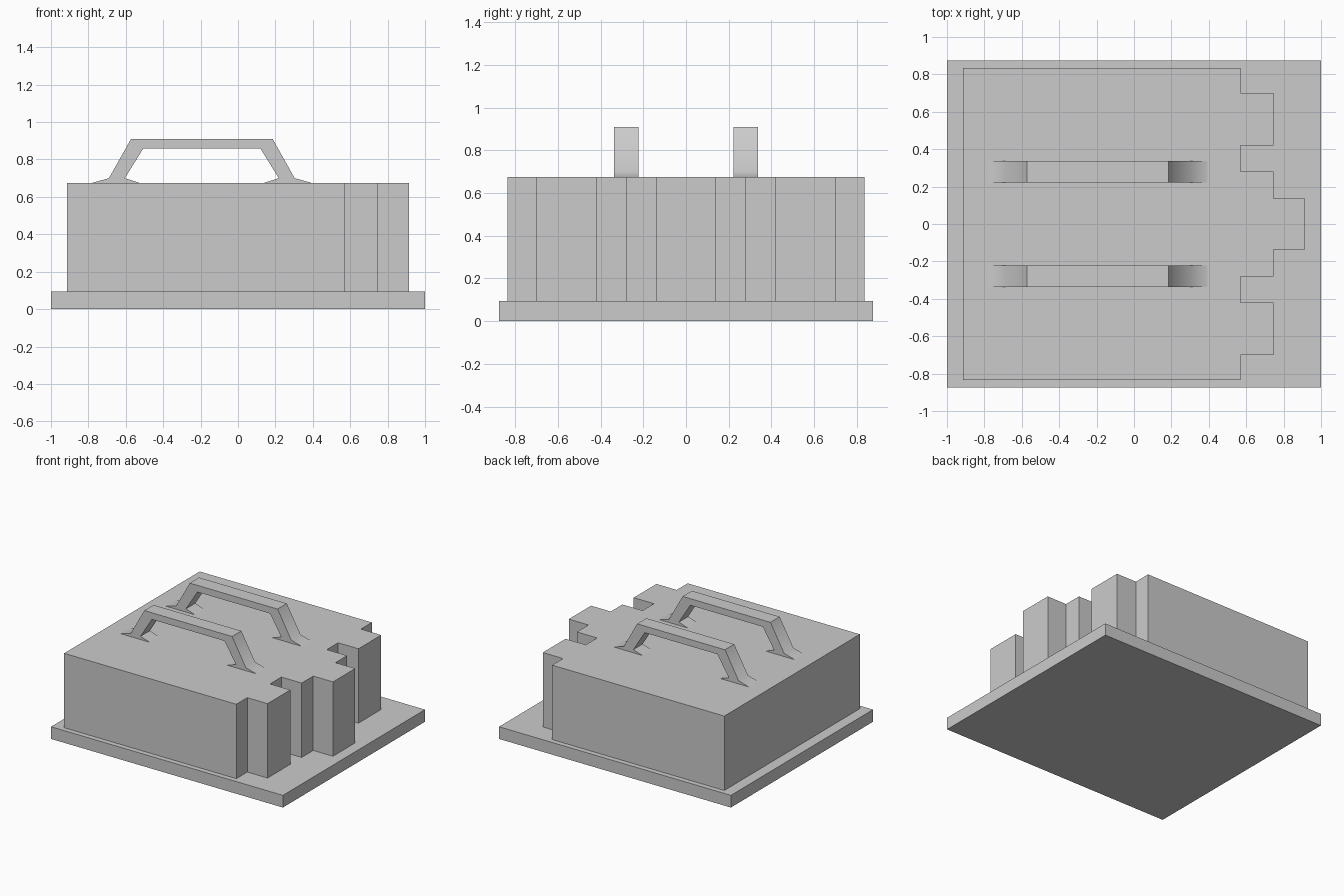
import bpy, bmesh, math
from mathutils import Vector

if "Cube" in bpy.data.objects:
    bpy.data.objects.remove(bpy.data.objects["Cube"])


def extrude_profile(name, points, direction):
    """Solid prism made from a closed outline swept along a vector."""
    bm = bmesh.new()
    face = bm.faces.new([bm.verts.new(p) for p in points])
    result = bmesh.ops.extrude_face_region(bm, geom=[face], use_keep_orig=True)
    moved = [g for g in result["geom"] if isinstance(g, bmesh.types.BMVert)]
    bmesh.ops.translate(bm, verts=moved, vec=Vector(direction))
    bmesh.ops.recalc_face_normals(bm, faces=bm.faces)
    mesh = bpy.data.meshes.new(name)
    bm.to_mesh(mesh)
    bm.free()
    obj = bpy.data.objects.new(name, mesh)
    bpy.context.collection.objects.link(obj)
    return obj


BASE_TOP, BODY_TOP = 0.095, 0.675

# Base slab
slab = [(-1, -0.875, 0), (1, -0.875, 0), (1, 0.875, 0), (-1, 0.875, 0)]
extrude_profile("base_slab", slab, (0, 0, BASE_TOP))

# Main body: half outline with stepped teeth, mirrored across y
half = [(-0.915, 0.835), (0.57, 0.835), (0.57, 0.70), (0.745, 0.70),
        (0.745, 0.42), (0.57, 0.42), (0.57, 0.28), (0.745, 0.28),
        (0.745, 0.137), (0.915, 0.137)]
outline = half + [(x, -y) for x, y in reversed(half)]
extrude_profile("body_block", [(x, y, BASE_TOP) for x, y in outline],
                (0, 0, BODY_TOP - BASE_TOP))

# Two handles with flared feet
handle = [(-0.78, BODY_TOP), (-0.69, 0.70), (-0.572, 0.91), (0.185, 0.91),
          (0.303, 0.70), (0.393, BODY_TOP), (0.14, BODY_TOP), (0.218, 0.70),
          (0.12, 0.858), (-0.507, 0.858), (-0.605, 0.70), (-0.527, BODY_TOP)]
for name, y in (("handle_front", -0.28), ("handle_back", 0.28)):
    obj = extrude_profile(name, [(x, y - 0.057, z) for x, z in handle],
                          (0, 0.114, 0))
    # Soft shading where each leg runs into its foot
    bpy.ops.object.select_all(action='DESELECT')
    obj.select_set(True)
    bpy.context.view_layer.objects.active = obj
    bpy.ops.object.shade_smooth_by_angle(angle=math.radians(50))
